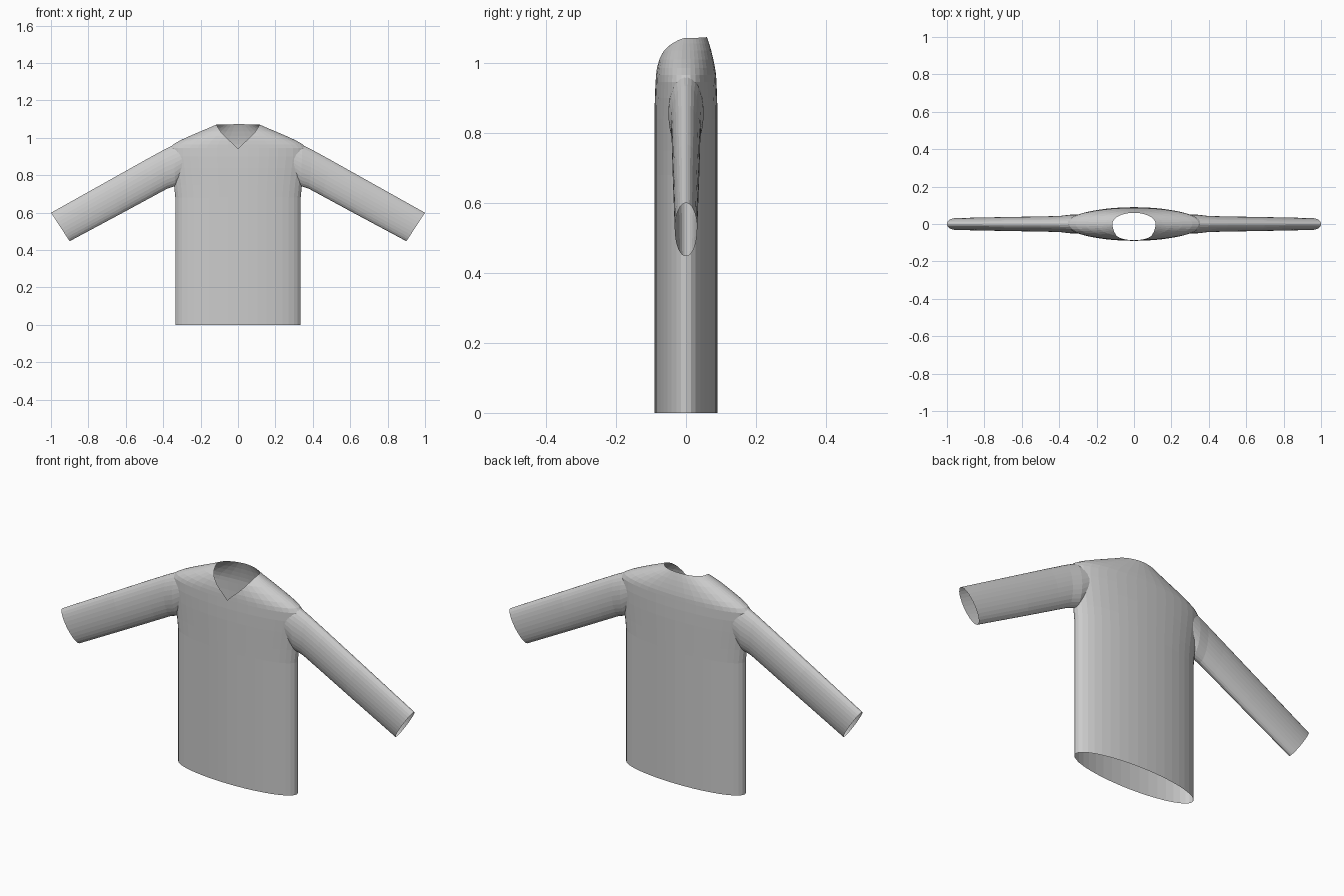
import bpy, bmesh
from math import cos, sin, pi
from mathutils import Vector

cube = bpy.data.objects.get("Cube")
if cube:
    bpy.data.objects.remove(cube)


def make_material(name, value):
    mat = bpy.data.materials.new(name)
    mat.use_nodes = True
    color = (value, value, value, 1)
    mat.diffuse_color = color
    mat.node_tree.nodes["Principled BSDF"].inputs["Base Color"].default_value = color
    return mat


cloth = make_material("grey cloth", 0.6)
opening = make_material("opening marker", 0.1)   # removed again at the end


def loft(name, rings, side_slot=0):
    """Closed solid through equal-length rings; its end caps use the opening slot."""
    bm = bmesh.new()
    loops = [[bm.verts.new(p) for p in ring] for ring in rings]
    n = len(loops[0])
    for a, b in zip(loops, loops[1:]):
        for i in range(n):
            j = (i + 1) % n
            bm.faces.new((a[i], a[j], b[j], b[i])).material_index = side_slot
    for end in (loops[0], loops[-1]):
        bm.faces.new(end).material_index = 1
    bmesh.ops.recalc_face_normals(bm, faces=bm.faces)
    mesh = bpy.data.meshes.new(name)
    bm.to_mesh(mesh)
    bm.free()
    mesh.materials.append(cloth)
    mesh.materials.append(opening)
    obj = bpy.data.objects.new(name, mesh)
    bpy.context.collection.objects.link(obj)
    return obj


def torso_ring(z, width, front, back, n=40):
    ring = []
    for i in range(n):
        a = 2 * pi * i / n
        ring.append((width * cos(a), (back if sin(a) > 0 else front) * sin(a), z))
    return ring


def sleeve_ring(side, top, bottom, depth, n=28):
    top, bottom = Vector((top[0], 0, top[1])), Vector((bottom[0], 0, bottom[1]))
    mid, half = (top + bottom) / 2, (top - bottom) / 2
    ring = []
    for i in range(n):
        a = 2 * pi * (i + 0.5) / n
        p = mid + half * cos(a) + Vector((0, depth * sin(a), 0))
        ring.append((side * p.x, p.y, p.z))
    return ring


def neck_ring(z, width, n=20):
    arc = [(width * cos(pi * i / n), 0.06 * sin(pi * i / n), z) for i in range(n + 1)]
    return arc + [(-width, -0.2, z), (width, -0.2, z)]


# Body: height, half width, front depth, back depth
body = [(0, .335, .09, .09), (.68, .335, .09, .09), (.75, .342, .09, .09),
        (.84, .355, .09, .09), (.9, .364, .089, .089), (.945, .364, .087, .087),
        (.965, .347, .086, .086), (.985, .312, .084, .083), (1.01, .258, .079, .078),
        (1.035, .2, .071, .072), (1.055, .152, .056, .066), (1.07, .118, .035, .061),
        (1.08, .1, .012, .058)]
shirt = loft("shirt", [torso_ring(*r) for r in body])

# Sleeves: top edge, bottom edge, half depth
sleeve = [((.28, .975), (.28, .80), .05), ((.345, .962), (.335, .742), .05),
          ((.40, .935), (.38, .727), .044), ((.5, .88), (.45, .689), .041),
          ((.7, .768), (.62, .597), .038), ((1, .6), (.9, .447), .032)]
parts = [(loft("sleeve_" + label, [sleeve_ring(s, *r) for r in sleeve]), 'UNION')
         for label, s in (("left", 1), ("right", -1))]

# V-neck cutter: height, half width
neck = [(.944, .002), (.97, .028), (1.0, .062), (1.03, .09), (1.055, .107),
        (1.075, .118), (1.2, .12)]
parts.append((loft("neck_cutter", [neck_ring(*r) for r in neck], 1), 'DIFFERENCE'))

# Join the sleeves and cut the neck
for part, operation in parts:
    mod = shirt.modifiers.new(part.name, 'BOOLEAN')
    mod.operation, mod.solver, mod.object = operation, 'EXACT', part
    part.hide_render = True
graph = bpy.context.evaluated_depsgraph_get()
mesh = bpy.data.meshes.new_from_object(shirt.evaluated_get(graph))
shirt.modifiers.clear()
shirt.data = mesh
for part, _ in parts:
    bpy.data.objects.remove(part)

# Open the hem, cuffs and neck so that only the cloth shell remains
bm = bmesh.new()
bm.from_mesh(mesh)
marked = [f for f in bm.faces if f.material_index == 1]
bmesh.ops.delete(bm, geom=marked, context='FACES')
bm.to_mesh(mesh)
bm.free()
mesh.materials.pop(index=1)
bpy.data.materials.remove(opening)
for poly in mesh.polygons:
    poly.use_smooth = False
